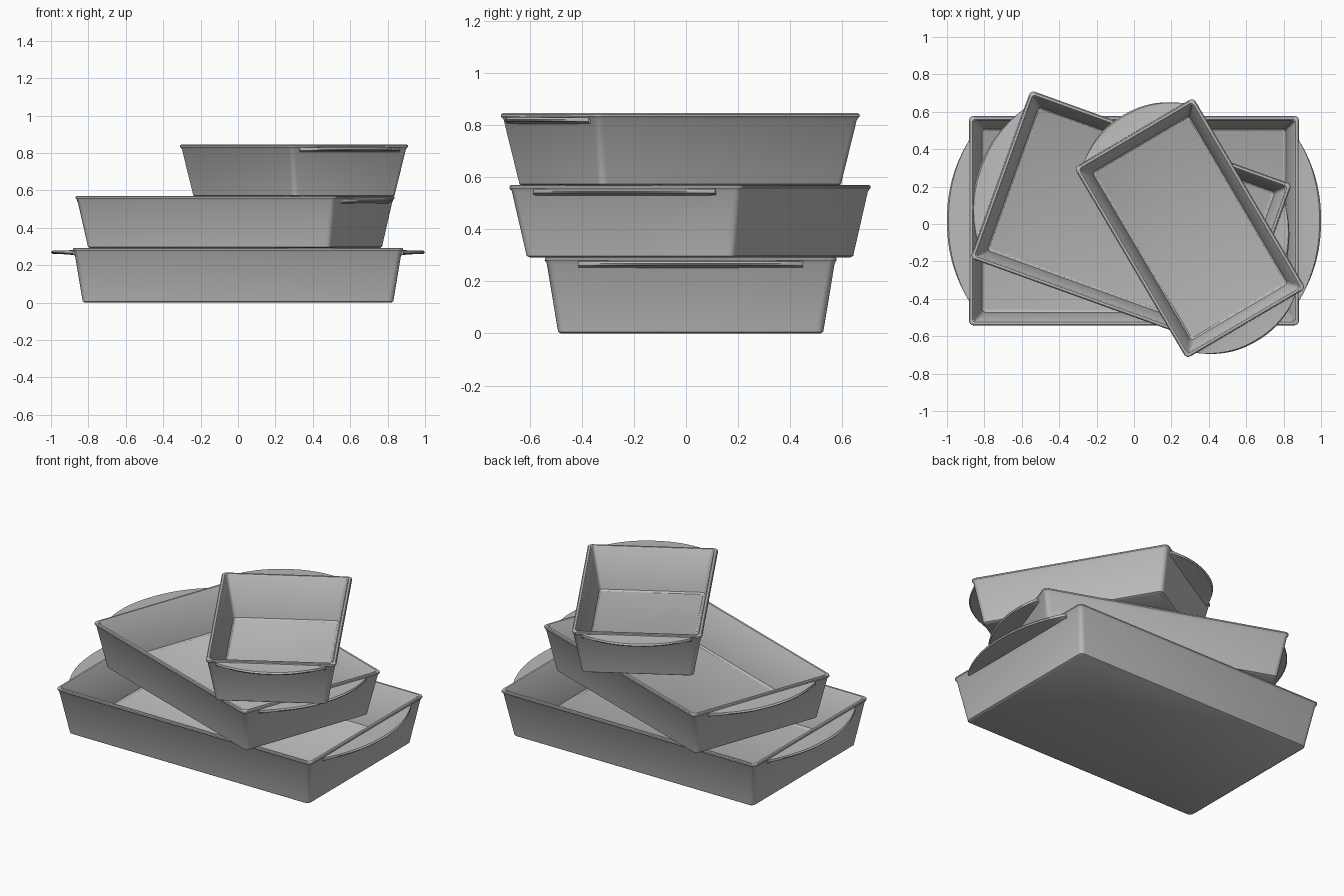
import bpy, bmesh, math

if "Cube" in bpy.data.objects:
    bpy.data.objects.remove(bpy.data.objects["Cube"])

# single stoneware grey
mat = bpy.data.materials.new("stoneware_grey")
mat.diffuse_color = (0.5, 0.5, 0.5, 1)
mat.use_nodes = True
mat.node_tree.nodes["Principled BSDF"].inputs["Base Color"].default_value = mat.diffuse_color

HEIGHT = 0.278


def rounded_rect(hx, hy, r, z, seg=4):
    pts = []
    for k, (sx, sy) in enumerate([(1, 1), (-1, 1), (-1, -1), (1, -1)]):
        for i in range(seg + 1):
            a = math.radians(90 * k + 90 * i / seg)
            pts.append((sx * (hx - r) + r * math.cos(a),
                        sy * (hy - r) + r * math.sin(a), z))
    return pts


def finish(bm, name, loc, angle):
    bmesh.ops.recalc_face_normals(bm, faces=bm.faces[:])
    me = bpy.data.meshes.new(name)
    bm.to_mesh(me)
    bm.free()
    me.materials.append(mat)
    ob = bpy.data.objects.new(name, me)
    bpy.context.collection.objects.link(ob)
    ob.location = loc
    ob.rotation_euler = (0, 0, math.radians(angle))
    bpy.ops.object.select_all(action='DESELECT')
    ob.select_set(True)
    bpy.context.view_layer.objects.active = ob
    bpy.ops.object.shade_smooth_by_angle(angle=math.radians(35))
    return ob


def tray(name, hx, hy, h, loc, angle):
    # profile from outer base up over the rim and down to the inner floor:
    # (inset from rim, corner radius, height)
    profile = [(0.062, 0.02, 0), (0.052, 0.025, 0.006), (0.049, 0.028, 0.02),
               (0.008, 0.025, h - 0.025), (0.0, 0.025, h - 0.012),
               (0.001, 0.024, h - 0.004), (0.006, 0.022, h),
               (0.018, 0.018, h), (0.024, 0.016, h - 0.006),
               (0.07, 0.02, 0.03), (0.08, 0.015, 0.022)]
    bm = bmesh.new()
    loops = [[bm.verts.new(p) for p in rounded_rect(hx - i, hy - i, r, z)]
             for i, r, z in profile]
    n = len(loops[0])
    for a, b in zip(loops, loops[1:]):
        for i in range(n):
            j = (i + 1) % n
            bm.faces.new((a[i], a[j], b[j], b[i]))
    bm.faces.new(loops[0])
    bm.faces.new(loops[-1])
    finish(bm, name, loc, angle)


def handle(name, side, hx, half_w, bulge, h, loc, angle, seg=28):
    # thin curved tab growing out of the short wall just below the rim
    bm = bmesh.new()
    rows = []
    for i in range(seg + 1):
        t = -1 + 2 * i / seg
        out = bulge * (1 - abs(t) ** 2.2)
        y = half_w * t
        sec = [(hx - 0.018, h - 0.042), (hx + 0.2 * out, h - 0.036),
               (hx + 0.93 * out, h - 0.032), (hx + out, h - 0.024),
               (hx + 0.93 * out, h - 0.016), (hx + 0.2 * out, h - 0.014),
               (hx - 0.018, h - 0.009)]
        rows.append([bm.verts.new((side * x, y, z)) for x, z in sec])
    for a, b in zip(rows, rows[1:]):
        for i in range(len(a)):
            j = (i + 1) % len(a)
            bm.faces.new((a[i], a[j], b[j], b[i]))
    bm.faces.new(rows[0])
    bm.faces.new(rows[-1])
    finish(bm, name, loc, angle)


# name, half length, half width, height, location, rotation, handle half width, bulge
dishes = [
    ("large", 0.882, 0.56, 0.293, (0, 0.018, 0), 0, 0.43, 0.118),
    ("medium", 0.742, 0.477, HEIGHT, (-0.016, 0.015, 0.292), -19.8, 0.37, 0.115),
    ("small", 0.592, 0.37, HEIGHT, (0.299, -0.022, 0.567), -59.5, 0.31, 0.11),
]
for nm, hx, hy, h, loc, ang, hw, bulge in dishes:
    tray(nm + "_baking_dish", hx, hy, h, loc, ang)
    for side, tag in ((-1, "left"), (1, "right")):
        handle(f"{nm}_dish_{tag}_handle", side, hx, hw, bulge, h, loc, ang)
